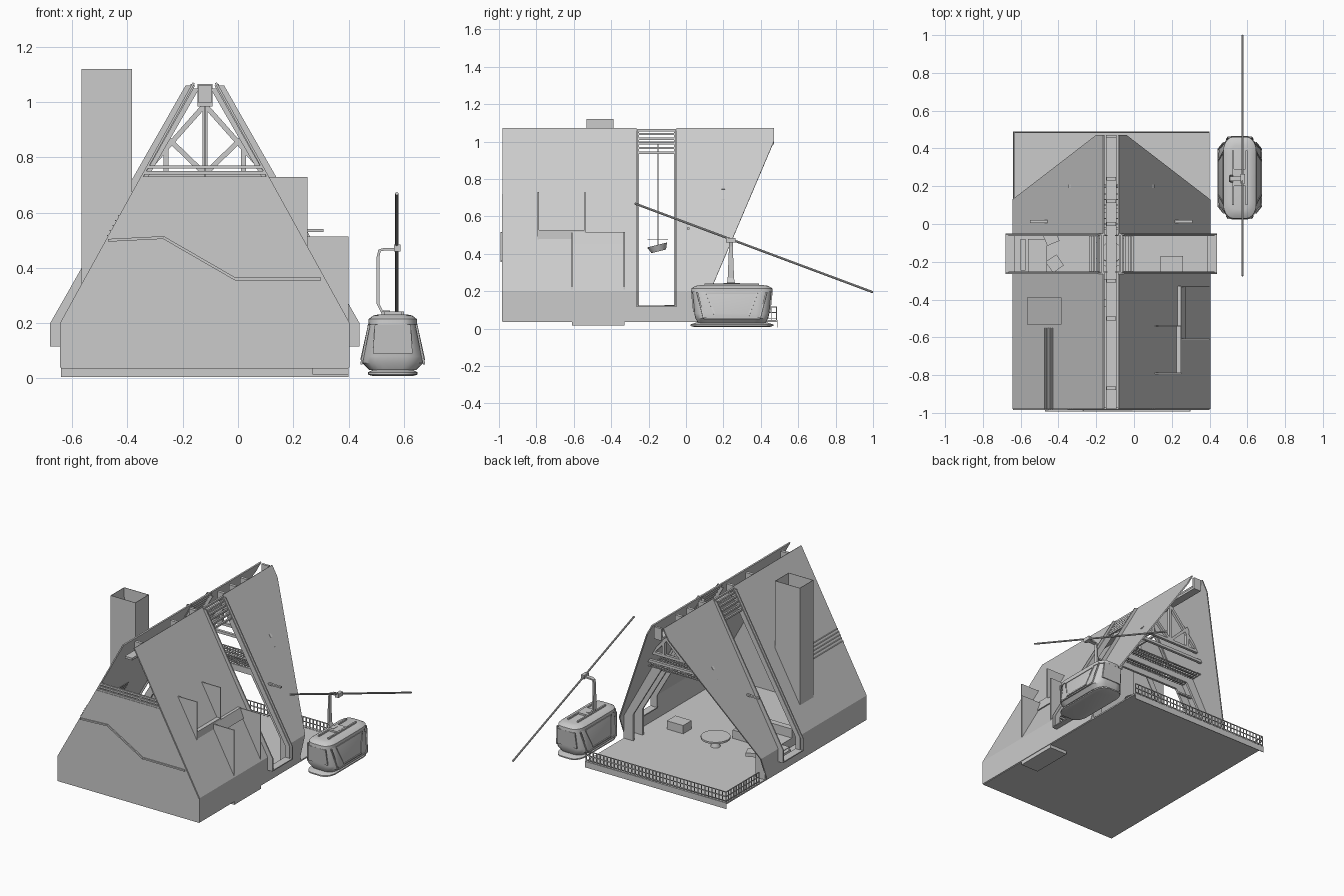
import bpy, bmesh, math
from mathutils import Vector

if "Cube" in bpy.data.objects:
    bpy.data.objects.remove(bpy.data.objects["Cube"])

CX = -0.12  # ridge axis of the cabin


def mesh(name, verts, faces, thick=0, normals=True):
    me = bpy.data.meshes.new(name)
    me.from_pydata([tuple(v) for v in verts], [], faces)
    bm = bmesh.new()
    bm.from_mesh(me)
    if normals:
        bmesh.ops.recalc_face_normals(bm, faces=bm.faces)
    bm.to_mesh(me)
    bm.free()
    ob = bpy.data.objects.new(name, me)
    bpy.context.collection.objects.link(ob)
    if thick:
        m = ob.modifiers.new("thickness", "SOLIDIFY")
        m.thickness = thick
        m.offset = 0
    return ob


def prism(name, pts, y0, y1):
    n = len(pts)
    v = [(x, y, z) for y in (y0, y1) for x, z in pts]
    f = [list(range(n)), list(range(2 * n - 1, n - 1, -1))]
    f += [(i, (i + 1) % n, n + (i + 1) % n, n + i) for i in range(n)]
    return mesh(name, v, f)


def box(name, x0, x1, y0, y1, z0, z1):
    return prism(name, [(x0, z0), (x1, z0), (x1, z1), (x0, z1)], y0, y1)


def bars(name, segs, r):
    """Square-section bars between point pairs, in one object."""
    v, f = [], []
    for a, b in segs:
        a, b = Vector(a), Vector(b)
        d = (b - a).normalized()
        u = d.cross(Vector((0, 0, 1)) if abs(d.z) < .9 else Vector((0, 1, 0))).normalized()
        w = d.cross(u)
        o = len(v)
        v += [p + (u * s + w * t) * r for p in (a, b) for s, t in ((1, 1), (-1, 1), (-1, -1), (1, -1))]
        f += [(o, o+1, o+2, o+3), (o+7, o+6, o+5, o+4)]
        f += [(o+i, o+(i+1) % 4, o+4+(i+1) % 4, o+4+i) for i in range(4)]
    return mesh(name, v, f)


def roof_x(z, side=1):
    x = 0.40 if z < 0.2 else 0.40 - 0.48 * (z - 0.2) / 0.87
    return x if side > 0 else 2 * CX - x


def mx(x, side):
    return x if side > 0 else 2 * CX - x


def smooth(ob, deg=30):
    bpy.ops.object.select_all(action='DESELECT')
    ob.select_set(True)
    bpy.context.view_layer.objects.active = ob
    bpy.ops.object.shade_smooth_by_angle(angle=math.radians(deg))


# base slab, deck fascia and underside step
box("floor_deck", -0.64, 0.40, -0.98, 0.49, 0.036, 0.045)
box("deck_fascia", -0.64, 0.40, 0.486, 0.49, 0.005, 0.04)
box("underside_step", 0.27, 0.40, -0.61, -0.33, 0.015, 0.036)

# steep roof planes with a full-height slot on each side
Y0, Y1 = -0.265, -0.05
for s, tag in ((1, "right"), (-1, "left")):
    P = lambda y, z: (roof_x(z, s), y, z)
    mesh("roof_front_" + tag, [P(y, z) for z in (.04, .2, 1.07) for y in (-.98, Y0)],
         [(0, 1, 3, 2), (2, 3, 5, 4)], .008)
    mesh("roof_back_" + tag, [P(Y1, .04), P(.065, .04), P(Y1, .2), P(.13, .2), P(Y1, 1.07),
         P(.47, 1.07), P(.47, 1.0)], [(0, 1, 3, 2), (2, 3, 6, 5, 4)], .008)
    mesh("slot_sill_" + tag, [P(Y0, .04), P(Y1, .04), P(Y1, .12), P(Y0, .12)], [(0, 1, 2, 3)], .008)
    # raised frame round the slot
    prof = [(-.05, 1.06), (.44, .2), (.44, .115), (.40, .115), (.40, .2), (-.085, 1.06)]
    rim = [(-.06, 1.05), (.425, .2), (.425, .115), (.39, .115), (.39, .2), (-.1, 1.05)]
    for i, y in enumerate((Y0, Y1 - .008)):
        prism(f"slot_frame_{tag}_{i}", [(mx(x, s), z) for x, z in prof], y, y + .008)
        prism(f"slot_inner_frame_{tag}_{i}", [(mx(x, s), z) for x, z in rim],
              y + (.008 if i == 0 else -.006), y + (.014 if i == 0 else 0))
    box("slot_bottom_" + tag, *sorted((mx(.39, s), mx(.44, s))), Y0, Y1, .115, .122)
    bars("slot_slats_" + tag, [((roof_x(z, s), Y0, z), (roof_x(z, s), Y1, z))
         for z in (.94, .965, .99, 1.015, 1.04, 1.06)], .006)

# ridge channel and blocks
box("ridge_beam", -.147, -.093, -.98, .47, .985, 1.0)
box("ridge_back_end", -.147, -.093, .455, .47, .99, 1.065)
for i, y in enumerate((.24, .12, 0, -.3, -.5, -.87)):
    box(f"ridge_block_{i}", -.145, -.095, y - .01, y + .01, 1.0, 1.06)

# front wall with open gable above
mesh("front_wall", [(-.64, -.98, .04), (.40, -.98, .04), (.40, -.98, .2), (roof_x(.72), -.98, .72),
     (roof_x(.72, -1), -.98, .72), (-.64, -.98, .2)], [range(6)], .008)
bars("front_gable_bars", [((roof_x(z, -1), -.975, z), (roof_x(z), -.975, z)) for z in (.725, .745, .765)], .006)
path = [(-.47, .50), (-.27, .51), (-.01, .36), (.30, .36)]
bars("front_wall_trim", [((a[0], -.987, a[1]), (b[0], -.987, b[1])) for a, b in zip(path, path[1:])], .005)

# portal frames following the inside of the roof
for i, (y, zt) in enumerate(((-.03, .62), (-.29, .62), (.07, .62))):
    out = [(roof_x(z, 1), z) for z in (.045, .2, zt)]
    inn = [(.33, .045), (.33, .22), (roof_x(zt) - .05, zt - .04)]
    ring = out + [(mx(x, -1), z) for x, z in out[::-1]] + [(mx(x, -1), z) for x, z in inn] + inn[::-1]
    if i != 1:
        prism(f"portal_frame_{i}", ring, y, y + .015)

# loft grille and gable truss
bars("loft_grille", [((x, -.03, .62), (x, .16, .62)) for x in [-.40 + .02 * i for i in range(29)]] +
     [((roof_x(.62, -1), y, .62), (roof_x(.62), y, .62)) for y in (-.03, 0, .03, .065, .1, .13, .16)], .003)
segs = [((roof_x(z, -1), .2, z), (roof_x(z), .2, z)) for z in (.68, .74)]
for s in (1, -1):
    segs += [((CX, .2, .74), (roof_x(.88, s), .2, .88)), ((mx(.02, s), .2, .74), (mx(.02, s), .2, .87)),
             ((roof_x(.74, s), .2, .74), (CX, .2, .99))]
bars("gable_truss", segs + [((CX, .2, .74), (CX, .2, .99))], .009)

# deck railing
edge = [((-.635, .485), (.395, .485)), ((-.635, .14), (-.635, .485))]
rail = []
for a, b in edge:
    A, B = Vector((*a, 0)), Vector((*b, 0))
    for z in (.055, .085, .115):
        rail.append((A + Vector((0, 0, z)), B + Vector((0, 0, z))))
    n = round((B - A).length / .026)
    for i in range(n + 1):
        q = A.lerp(B, i / n)
        rail.append((q + Vector((0, 0, .045)), q + Vector((0, 0, .115))))
bars("deck_railing", rail, .0025)

# open-topped chimney tube
ch = [(-.565, -.53), (-.385, -.53), (-.385, -.39), (-.565, -.39)]
zb = [.335, .66, .66, .335]
mesh("chimney", [(x, y, z) for (x, y), z in zip(ch, zb)] + [(x, y, 1.12) for x, y in ch],
     [(i, (i + 1) % 4, 4 + (i + 1) % 4, 4 + i) for i in range(4)], .004)

# dormer fins and sills on the right slope
for i, y in enumerate((-.79, -.54)):
    prism(f"upper_dormer_fin_{i}", [(roof_x(.73), .73), (.252, .73), (.252, .47)], y - .003, y + .003)
for i, y in enumerate((-.61, -.33)):
    prism(f"lower_dormer_fin_{i}", [(roof_x(.513), .513), (.40, .513), (.40, .2)], y - .003, y + .003)
prism("lower_dormer_sill", [(.225, .515), (.25, .515), (.275, .45), (.262, .45)], -.61, -.33)
prism("upper_dormer_sill", [(.22, .527), (.25, .527), (.25, .47)], -.79, -.54)

# louvre strip on the left slope and thin roof steps
for i in range(5):
    z = .515 + i * .018
    x = roof_x(z, -1)
    box(f"left_louvre_{i}", x - .008, x + .01, -.98, -.55, z, z + .005)
for s in (1, -1):
    box("roof_step_" + ("right" if s > 0 else "left"), *sorted((mx(.11, s), mx(.31, s))), .005, .02, .53, .54)

# living space furniture
box("sofa_seat", -.5, -.14, -.40, -.29, .045, .10)
box("sofa_back", -.5, -.14, -.44, -.40, .045, .16)
box("sofa_side", -.56, -.46, -.29, -.08, .045, .10)
box("cabinet", .14, .26, -.26, -.17, .045, .10)
box("low_wall_shelf", -.60, -.575, -.245, -.08, .045, .11)
for i, (x, y, a) in enumerate(((-.42, -.21, .6), (-.44, -.07, .4))):
    c = box(f"cushion_{i}", -.035, .035, -.035, .035, 0, .025)
    c.location, c.rotation_euler = (x, y, .10 if i == 1 else .05), (0, 0, a)


def cyl(name, r1, r2, h, loc, n=24, rot=(0, 0, 0)):
    bpy.ops.mesh.primitive_cone_add(vertices=n, radius1=r1, radius2=r2, depth=h, location=loc, rotation=rot)
    bpy.context.object.name = name
    smooth(bpy.context.object)


cyl("table_top", .09, .09, .012, (-.12, -.14, .105))
cyl("table_leg", .03, .015, .055, (-.12, -.14, .072))
cyl("lamp_shade", .04, .055, .035, (-.12, -.15, .43), rot=(.25, 0, 0))
cyl("lamp_disc", .055, .055, .004, (-.12, -.15, .475))
bars("lamp_cord", [((-.12, -.15, .44), (-.12, -.15, .985))], .002)

# cable car cabin lofted from rounded plans
GX, GY = .56, .245


def loft(name, secs, n=6):
    v, f = [], []
    for z, hx, hy in secs:
        rx, ry = hx * .62, hy * .35
        for q, (sx, sy) in enumerate(((1, 1), (-1, 1), (-1, -1), (1, -1))):
            for i in range(n):
                a = math.pi / 2 * (q + i / (n - 1))
                v.append((GX + sx * (hx - rx) + rx * math.cos(a), GY + sy * (hy - ry) + ry * math.sin(a), z))
    m = 4 * n
    for k in range(len(secs) - 1):
        f += [(k*m + i, k*m + (i+1) % m, (k+1)*m + (i+1) % m, (k+1)*m + i) for i in range(m)]
    f += [list(range(m))[::-1], list(range((len(secs) - 1) * m, len(secs) * m))]
    smooth(mesh(name, v, f))


loft("cabin_body", [(.03, .085, .18), (.055, .11, .195), (.08, .112, .20), (.20, .083, .212)])
loft("cabin_roof", [(.195, .088, .218), (.215, .087, .216), (.228, .07, .195), (.232, .05, .17)])
loft("cabin_skid", [(.008, .07, .20), (.014, .09, .222), (.022, .09, .222), (.032, .07, .19)])
side = [[(.06, .195), (.095, .055), (.395, .055), (.43, .195)], [(.11, .19), (.155, .07), (.335, .07), (.38, .19), (.11, .19)]]
trim = []
for s in (1, -1):
    W = lambda p: (GX + s * (.112 - max(0, p[1] - .08) * .242 + .001), p[0], p[1])
    for line in side:
        trim += [(W(a), W(b)) for a, b in zip(line, line[1:])]
bars("cabin_side_trim", trim, .004)
for s in (1, -1):
    mesh("cabin_end_window_" + ("back" if s > 0 else "front"),
         [(GX + a * .072, GY + s * (.203 if z < .1 else .214), z) for a, z in ((-1, .09), (1, .09), (.9, .195), (-.9, .195))],
         [(0, 1, 2, 3)], .008)
for i, x in enumerate((-.035, .035)):
    bars(f"cabin_roof_rail_{i}", [((GX + x, .1, .237), (GX + x, .39, .237))], .005)
box("cabin_roof_hatch", .53, .59, .2, .29, .23, .243)

# hanger arm (tapered) and sloping cable
arm = [(.55, .24, .022), (.52, .243, .02), (.507, .27, .017), (.507, .44, .01), (.512, .463, .011), (.53, .468, .013), (.582, .468, .014)]
v = []
for i, (x, z, w) in enumerate(arm):
    a, b = arm[max(0, i - 1)], arm[min(len(arm) - 1, i + 1)]
    t = Vector((b[0] - a[0], 0, b[1] - a[1])).normalized()
    nrm = Vector((t.z, 0, -t.x)) * .005
    for k, y in ((1, w), (1, -w), (-1, -w), (-1, w)):
        v.append(Vector((x, .24 + y, z)) + nrm * k)
f = [(4*k + i, 4*k + (i+1) % 4, 4*k + 4 + (i+1) % 4, 4*k + 4 + i) for k in range(len(arm) - 1) for i in range(4)]
mesh("hanger_arm", v, f + [(0, 1, 2, 3), (27, 26, 25, 24)])
box("cable_clamp", .565, .588, .215, .265, .46, .485)
d = Vector((0, 1.275, -.475))
cyl("cable", .006, .006, d.length, (.575, .3625, .4315), 8, d.to_track_quat('Z', 'Y').to_euler())
